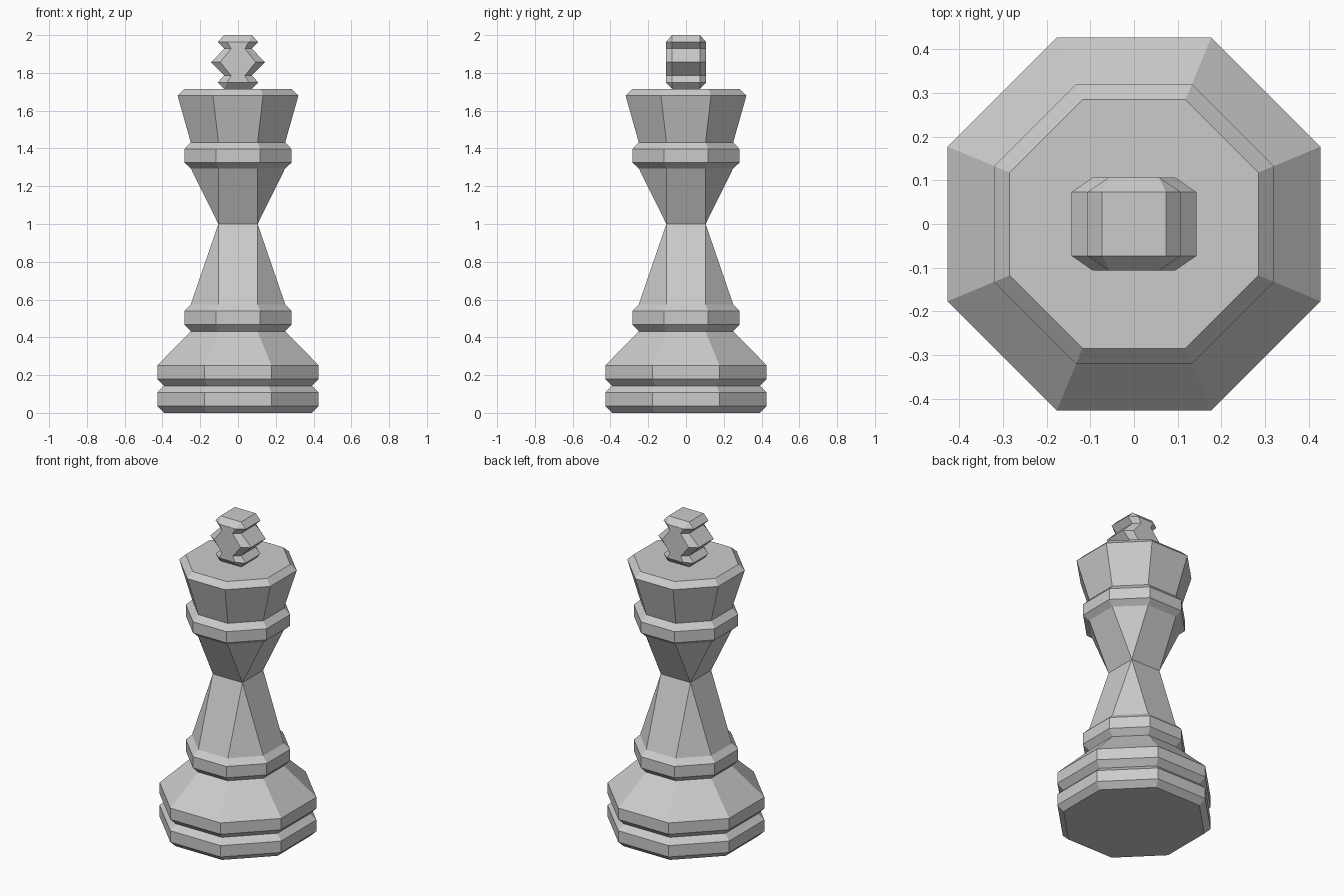
import bpy, bmesh

if "Cube" in bpy.data.objects:
    bpy.data.objects.remove(bpy.data.objects["Cube"], do_unlink=True)

grey = bpy.data.materials.new("light_grey")
grey.use_nodes = True
grey.diffuse_color = (0.6, 0.6, 0.6, 1)
grey.node_tree.nodes["Principled BSDF"].inputs["Base Color"].default_value = (0.6, 0.6, 0.6, 1)

OCT = 0.4142  # half side of a regular octagon per unit of apothem


def loft(name, rings):
    """Stack eight-sided rings (z, side_x, side_y, corner_x, corner_y) into a closed solid."""
    bm = bmesh.new()
    loops = []
    for z, sx, sy, cx, cy in rings:
        pts = [(sx, -cy), (sx, cy), (cx, sy), (-cx, sy),
               (-sx, cy), (-sx, -cy), (-cx, -sy), (cx, -sy)]
        loops.append([bm.verts.new((x, y, z)) for x, y in pts])
    for low, high in zip(loops, loops[1:]):
        for i in range(8):
            j = (i + 1) % 8
            bm.faces.new((low[i], low[j], high[j], high[i]))
    bm.faces.new(loops[0][::-1])
    bm.faces.new(loops[-1])
    # square rings have coincident corners
    bmesh.ops.remove_doubles(bm, verts=bm.verts, dist=0.0005)
    bmesh.ops.recalc_face_normals(bm, faces=bm.faces)
    mesh = bpy.data.meshes.new(name)
    bm.to_mesh(mesh)
    bm.free()
    mesh.materials.append(grey)
    obj = bpy.data.objects.new(name, mesh)
    bpy.context.collection.objects.link(obj)


def octagon(z, a):
    return (z, a, a, a * OCT, a * OCT)


def square(z, a):
    return (z, a, a, a, a)


# Turned body: stepped base, lower collar, pinched square waist, upper collar, crown
base = [(0, 0.392), (0.036, 0.427), (0.108, 0.427), (0.143, 0.392),
        (0.18, 0.427), (0.252, 0.427), (0.432, 0.25)]
lower_collar = [(0.468, 0.284), (0.54, 0.284), (0.575, 0.25)]
upper_collar = [(1.295, 0.25), (1.325, 0.284), (1.396, 0.284), (1.432, 0.25)]
crown = [(1.68, 0.32), (1.715, 0.285)]
loft("body", [octagon(*p) for p in base + lower_collar]
     + [square(1.0, 0.104)]
     + [octagon(*p) for p in upper_collar + crown])

# Bevelled cross on top, symmetrical about its arms
MID, D, R = 1.857, 0.107, 0.073
half = [square(0.143, R), (0.107, D, D, 0.057, R), (0.071, R, D, 0.037, R)]
arms = (MID, 0.143, D, 0.094, R)
loft("finial_cross",
     [(MID - h, *ring) for h, *ring in half] + [arms]
     + [(MID + h, *ring) for h, *ring in reversed(half)])
